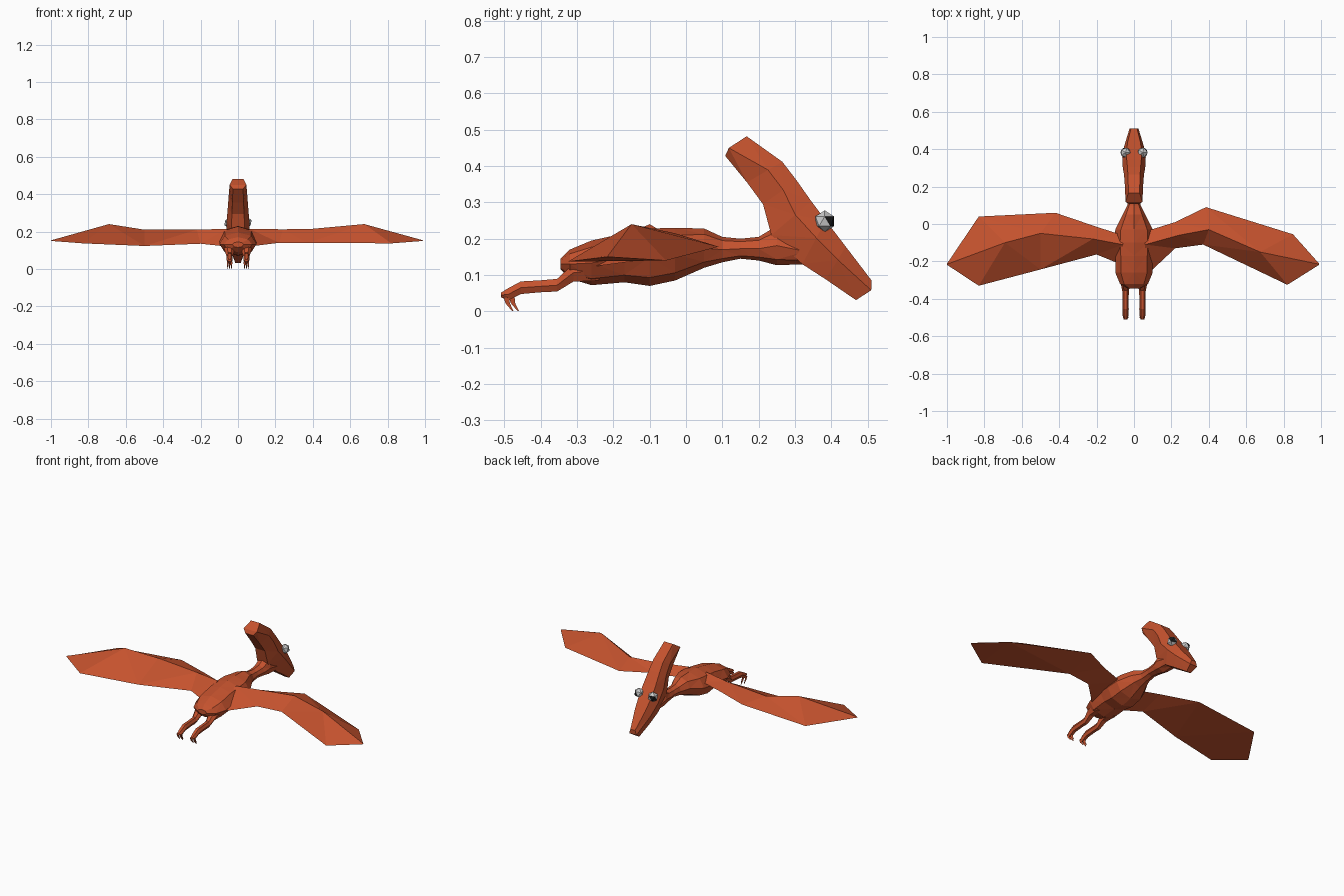
import bpy, bmesh, math
from mathutils import Vector


def material(name, rgb):
    m = bpy.data.materials.new(name)
    m.diffuse_color = (*rgb, 1)
    return m


SKIN = material("rust", (0.56, 0.085, 0.027))
GREY = material("eye_grey", (0.6, 0.6, 0.6))
BLACK = material("pupil_black", (0.01, 0.01, 0.01))


def loft(name, rings):
    """Skin a list of equal-sized point rings, closing both ends."""
    bm = bmesh.new()
    loops = [[bm.verts.new(p) for p in r] for r in rings]
    n = len(loops[0])
    for a, b in zip(loops, loops[1:]):
        for i in range(n):
            j = (i + 1) % n
            bm.faces.new((a[i], a[j], b[j], b[i]))
    bm.faces.new(loops[0])
    bm.faces.new(loops[-1])
    bmesh.ops.remove_doubles(bm, verts=bm.verts, dist=0.0005)
    bmesh.ops.triangulate(bm, faces=bm.faces)
    bmesh.ops.recalc_face_normals(bm, faces=bm.faces)
    me = bpy.data.meshes.new(name)
    bm.to_mesh(me)
    bm.free()
    ob = bpy.data.objects.new(name, me)
    bpy.context.collection.objects.link(ob)
    me.materials.append(SKIN)
    return ob


def oval(y, zlo, zhi, w, sides=8, x=0):
    """Ring facing along y."""
    zc, h = (zlo + zhi) / 2, (zhi - zlo) / 2
    return [(x + w * math.cos(2 * math.pi * i / sides),
             y, zc + h * math.sin(2 * math.pi * i / sides)) for i in range(sides)]


# Body and neck
body = [(-0.345, 0.115, 0.145, 0.03), (-0.32, 0.09, 0.17, 0.075),
        (-0.26, 0.072, 0.195, 0.1), (-0.17, 0.08, 0.215, 0.1),
        (-0.10, 0.07, 0.228, 0.105), (-0.03, 0.085, 0.23, 0.1),
        (0.05, 0.12, 0.228, 0.06), (0.10, 0.135, 0.205, 0.036),
        (0.15, 0.145, 0.2, 0.033), (0.20, 0.14, 0.205, 0.038),
        (0.25, 0.127, 0.235, 0.045), (0.33, 0.13, 0.2, 0.045)]
loft("body_and_neck", [oval(*s) for s in body])

# Head: crest to beak; each station is outer (y, z), inner (y, z), half width
head = [((0.167, 0.482), (0.108, 0.428), 0.045),
        ((0.265, 0.412), (0.168, 0.355), 0.05),
        ((0.305, 0.36), (0.212, 0.295), 0.054),
        ((0.345, 0.303), (0.235, 0.21), 0.06),
        ((0.385, 0.25), (0.32, 0.13), 0.063),
        ((0.44, 0.178), (0.385, 0.088), 0.052),
        ((0.511, 0.085), (0.468, 0.031), 0.024)]
rings = []
for k, (o, i, w) in enumerate(head):
    o, i = Vector(o), Vector(i)
    m = o.lerp(i, 0.4)
    if k == len(head) - 1:
        m = Vector((0.51, 0.058))
    if k == 0:
        m = Vector((0.118, 0.45))
    rings.append([(-w * .65, *o), (w * .65, *o), (w, *m),
                  (w * .6, *i), (-w * .6, *i), (-w, *m)])
loft("head_with_crest", rings)

# Wings: leading edge, raised ridge and trailing edge at each station
right_wing = [((0.06, -0.04, 0.175), (0.06, -0.11, 0.215), (0.06, -0.28, 0.12)),
              ((0.22, 0.01, 0.18), (0.24, -0.06, 0.212), (0.22, -0.13, 0.14)),
              ((0.385, 0.09, 0.178), (0.40, -0.03, 0.215), (0.37, -0.11, 0.14)),
              ((0.85, -0.055, 0.14), (0.675, -0.15, 0.24), (0.82, -0.325, 0.137)),
              ((0.99, -0.215, 0.15),) * 3]
left_wing = [((-0.06, -0.06, 0.175), (-0.06, -0.11, 0.215), (-0.06, -0.22, 0.12)),
             ((-0.20, -0.015, 0.18), (-0.22, -0.08, 0.21), (-0.20, -0.163, 0.135)),
             ((-0.42, 0.06, 0.178), (-0.50, -0.05, 0.21), (-0.50, -0.243, 0.123)),
             ((-0.83, 0.04, 0.15), (-0.69, -0.10, 0.24), (-0.83, -0.33, 0.137)),
             ((-1.0, -0.215, 0.15),) * 3]
for name, stations in (("right_wing", right_wing), ("left_wing", left_wing)):
    # drop the degenerate tip ring: build to a tiny triangle instead
    tip = Vector(stations[-1][0])
    stations[-1] = [tip + Vector(d) for d in ((0, .003, 0), (0, 0, .003), (0, -.003, 0))]
    loft(name, stations)

# Legs, feet and claws
leg = [(-0.24, 0.08, 0.15, 0.035), (-0.31, 0.078, 0.135, 0.028),
       (-0.355, 0.052, 0.092, 0.018), (-0.40, 0.05, 0.088, 0.016),
       (-0.455, 0.045, 0.085, 0.017), (-0.49, 0.027, 0.066, 0.016),
       (-0.51, 0.038, 0.052, 0.01)]
for side, s in (("left", -1), ("right", 1)):
    x = 0.045 * s
    loft(side + "_leg", [oval(*st, sides=6, x=x) for st in leg])
    for c, (dx, y) in enumerate(((-0.01, -0.495), (0.01, -0.495), (0, -0.48))):
        cx = x + dx
        loft(f"{side}_claw_{c + 1}",
             [[(cx - .005, y - .008, .04), (cx + .005, y - .008, .04), (cx, y + .008, .04)],
              [(cx - .004, y - .002, .022), (cx + .004, y - .002, .022), (cx, y + .01, .022)],
              [(cx - .001, y + .017, 0), (cx + .001, y + .017, 0), (cx, y + .02, 0.001)]])

# Eyes with dark pupil faces looking forward
for side, s in (("left", -1), ("right", 1)):
    bpy.ops.mesh.primitive_ico_sphere_add(subdivisions=1, radius=0.03,
                                          location=(0.046 * s, 0.382, 0.248))
    eye = bpy.context.object
    eye.name = side + "_eye"
    eye.data.materials.append(GREY)
    eye.data.materials.append(BLACK)
    look = Vector((0.35 * s, 0.9, 0.1)).normalized()
    for f in eye.data.polygons:
        if f.normal.dot(look) > 0.8:
            f.material_index = 1
